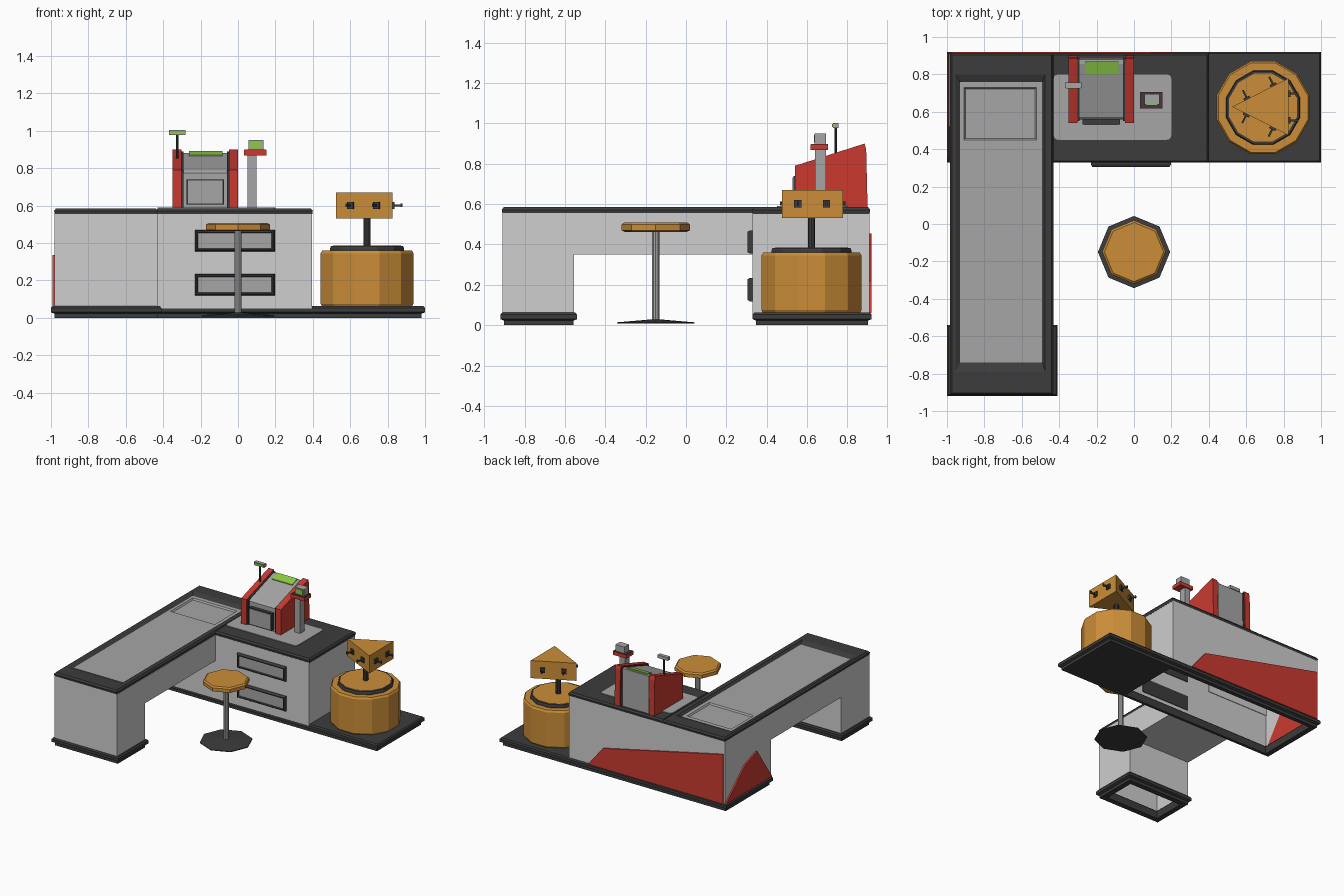
import bpy, bmesh, math
from mathutils import Vector

if "Cube" in bpy.data.objects:
    bpy.data.objects.remove(bpy.data.objects["Cube"])


def material(name, r, g, b):
    m = bpy.data.materials.new(name)
    m.diffuse_color = (r, g, b, 1)
    m.use_nodes = True
    m.node_tree.nodes["Principled BSDF"].inputs["Base Color"].default_value = m.diffuse_color
    return m


WALL = material("light grey", 0.62, 0.62, 0.62)
GREY = material("mid grey", 0.38, 0.38, 0.38)
DARK = material("charcoal", 0.045, 0.045, 0.045)
RED = material("red", 0.60, 0.042, 0.03)
GOLD = material("golden orange", 0.60, 0.27, 0.04)
GREEN = material("screen green", 0.27, 0.60, 0.06)


def loft(name, loops, mat, start=True, end=True):
    """Skin a list of equal-length point loops, optionally capping the ends."""
    bm = bmesh.new()
    rows = [[bm.verts.new(p) for p in loop] for loop in loops]
    n = len(rows[0])
    for a, b in zip(rows, rows[1:]):
        for i in range(n):
            j = (i + 1) % n
            bm.faces.new((a[i], a[j], b[j], b[i]))
    if start:
        bm.faces.new(rows[0][::-1])
    if end:
        bm.faces.new(rows[-1])
    bmesh.ops.remove_doubles(bm, verts=bm.verts, dist=1e-5)
    bmesh.ops.recalc_face_normals(bm, faces=bm.faces)
    me = bpy.data.meshes.new(name)
    bm.to_mesh(me)
    bm.free()
    me.materials.append(mat)
    ob = bpy.data.objects.new(name, me)
    bpy.context.collection.objects.link(ob)
    return ob


def rect(x0, x1, y0, y1, z, grow=0.0):
    return [(x0 - grow, y0 - grow, z), (x1 + grow, y0 - grow, z),
            (x1 + grow, y1 + grow, z), (x0 - grow, y1 + grow, z)]


def box(name, x0, x1, y0, y1, z0, z1, mat, start=True):
    return loft(name, [rect(x0, x1, y0, y1, z0), rect(x0, x1, y0, y1, z1)], mat, start)


def lathe(name, cx, cy, sides, profile, mat, turn=0.0):
    return loft(name, [[(cx + r * math.cos(turn + math.tau * i / sides),
                         cy + r * math.sin(turn + math.tau * i / sides), z)
                        for i in range(sides)] for r, z in profile], mat)


def side_slab(name, yz, x0, x1, mat):
    return loft(name, [[(x, y, z) for y, z in yz] for x in (x0, x1)], mat)


# Counter walls, open underneath
box("counter_body", -.98, .395, .33, .91, .05, .555, WALL, start=False)
box("counter_front_leg", -.98, -.43, -.91, -.555, .05, .555, WALL, start=False)
box("counter_bridge", -.98, -.43, -.56, .335, .35, .555, WALL)


# Stepped plinths, hollow frames
def plinth(name, o, i):
    loft(name, [rect(*i, .06), rect(*i, 0), rect(*o, 0, -.018), rect(*o, .022, -.018),
                rect(*o, .03), rect(*o, .052), rect(*o, .062, -.008), rect(*i, .062)],
         DARK, False, False)


plinth("rear_plinth", (-1, 1, .33, .92), (-.94, .39, .37, .87))
plinth("front_plinth", (-1, -.41, -.92, -.54), (-.94, -.47, -.86, -.60))

# Counter top with sunken belt and scale pan
wing = (-.983, -.43, -.913, .913)
slot = (-.955, -.475, -.79, .80)
belt = (-.93, -.49, -.74, .76)
pan = (-.91, -.52, .45, .73)
loft("wing_top", [rect(*wing, .55, -.004), rect(*wing, .572), rect(*wing, .585, -.01),
                  rect(*slot, .585), rect(*belt, .570)], DARK, False, False)
loft("belt", [rect(*belt, .570), rect(*pan, .570), rect(*pan, .558, -.008)], GREY, False)
desk = (-.44, .40, .328, .913)
loft("desk_top", [rect(*desk, .55, -.004), rect(*desk, .572), rect(*desk, .585, -.01)], DARK)

# Rounded grey mat beneath the register
corners = [(.175, .775, 0), (-.405, .775, 1), (-.405, .475, 2), (.175, .475, 3)]
mat_loop = [(cx + .025 * math.cos((q + k / 3) * math.pi / 2),
             cy + .025 * math.sin((q + k / 3) * math.pi / 2))
            for cx, cy, q in corners for k in range(4)]
loft("register_mat", [[(x, y, z) for x, y in mat_loop] for z in (.58, .59)], GREY)

# Red angled panels on the back and left side
loft("back_panel", [[(x, y, z) for x, z in
                     ((-.97, .06), (.22, .06), (.09, .22), (-.97, .455))]
                    for y in (.908, .92)], RED)
side_slab("side_panel", ((.33, .06), (.91, .06), (.67, .28), (.52, .335)), -.992, -.976, RED)

# Two framed drawers
for label, z0, z1 in (("lower", .118, .235), ("upper", .355, .47)):
    def panel(y, g):
        return [(x, y, z) for x, z in ((-.23 + g, z0 + g), (.197 - g, z0 + g),
                                       (.197 - g, z1 - g), (-.23 + g, z1 - g))]
    loft(label + "_drawer_frame", [panel(.335, 0), panel(.317, 0), panel(.305, .007),
                                   panel(.305, .014), panel(.318, .017)], DARK, True, False)
    loft(label + "_drawer_face", [panel(.322, .015), panel(.317, .015)], GREY)

# Cash register: red cheeks, dark seams, grey centre
cheek = ((.54, .585), (.54, .79), (.885, .90), (.893, .87), (.90, .585))
seam = ((.55, .585), (.55, .787), (.865, .889), (.887, .885), (.89, .585))
core = ((.56, .585), (.56, .775), (.572, .788), (.855, .882), (.88, .882), (.885, .585))
for label, x0, x1 in (("left", -.35, -.303), ("right", -.047, 0)):
    side_slab(label + "_register_cheek", cheek, x0, x1, RED)
for label, x0, x1 in (("left", -.304, -.292), ("right", -.058, -.046)):
    side_slab(label + "_register_seam", seam, x0, x1, DARK)
side_slab("register_core", core, -.293, -.057, GREY)
side_slab("register_screen", ((.80, .86), (.80, .87), (.868, .892), (.868, .875)),
          -.262, -.082, GREEN)
box("till_frame", -.275, -.075, .533, .565, .605, .74, DARK)
box("till_face", -.268, -.082, .529, .537, .612, .733, GREY)

# Customer display on a thin pole
lathe("display_pole", -.325, .742, 8, [(.007, .84), (.007, .985)], DARK)
box("display_head", -.37, -.28, .728, .757, .978, 1.003, GREY)
box("display_screen", -.363, -.287, .724, .73, .983, .998, GREEN)

# Card reader post
box("reader_post", .05, .10, .64, .695, .585, .875, GREY)
box("reader_collar", .032, .152, .618, .705, .868, .896, RED)
box("reader_collar_top", .034, .150, .620, .703, .894, .899, DARK)
box("reader_head", .055, .135, .638, .695, .895, .95, GREY)
box("reader_screen", .065, .125, .634, .64, .905, .942, GREEN)

# Barrel-shaped display stand
BX, BY = .69, .622
half = math.pi / 12
lathe("barrel", BX, BY, 12, [(.248, .06), (.257, .075), (.257, .345), (.248, .36)], GOLD, half)
lathe("barrel_ring", BX, BY, 12, [(.205, .355), (.205, .37), (.20, .383)], DARK, half)
lathe("barrel_lid", BX, BY, 12, [(.188, .38), (.188, .386)], GOLD, half)
lathe("stand_pole", BX, BY, 10, [(.019, .38), (.019, .535)], DARK)
tri = [Vector((.525, .627, 0)), Vector((.825, .475, 0)), Vector((.825, .779, 0))]
loft("rack_block", [[(p.x, p.y, z) for p in tri] for z in (.53, .67)], GOLD)


# Hooks, two on each face of the rack
def hook_bar(name, c, along, out, w, d0, d1, z0, z1):
    q = [c - along * w + out * d0, c + along * w + out * d0,
         c + along * w + out * d1, c - along * w + out * d1]
    loft(name, [[(p.x, p.y, z) for p in q] for z in (z0, z1)], DARK)


for i in range(3):
    a, b = tri[i], tri[(i + 1) % 3]
    along = (b - a).normalized()
    out = Vector((along.y, -along.x, 0))
    for t in (.26, .73):
        c = a.lerp(b, t)
        n = "hook_%d_%d" % (i, t * 100)
        hook_bar(n + "_plate", c, along, out, .018, -.003, .012, .583, .62)
        hook_bar(n + "_pin", c, along, out, .005, .01, .052, .595, .605)
        hook_bar(n + "_tip", c, along, out, .005, .044, .054, .592, .612)

# Stool
lathe("stool_base", 0, -.15, 8, [(.193, .008), (.193, .014), (.03, .028)], DARK)
lathe("stool_pole", 0, -.15, 10, [(.02, .02), (.02, .47)], GREY)
lathe("stool_seat", 0, -.15, 8, [(.155, .463), (.17, .47), (.17, .498), (.158, .508)], GOLD)
